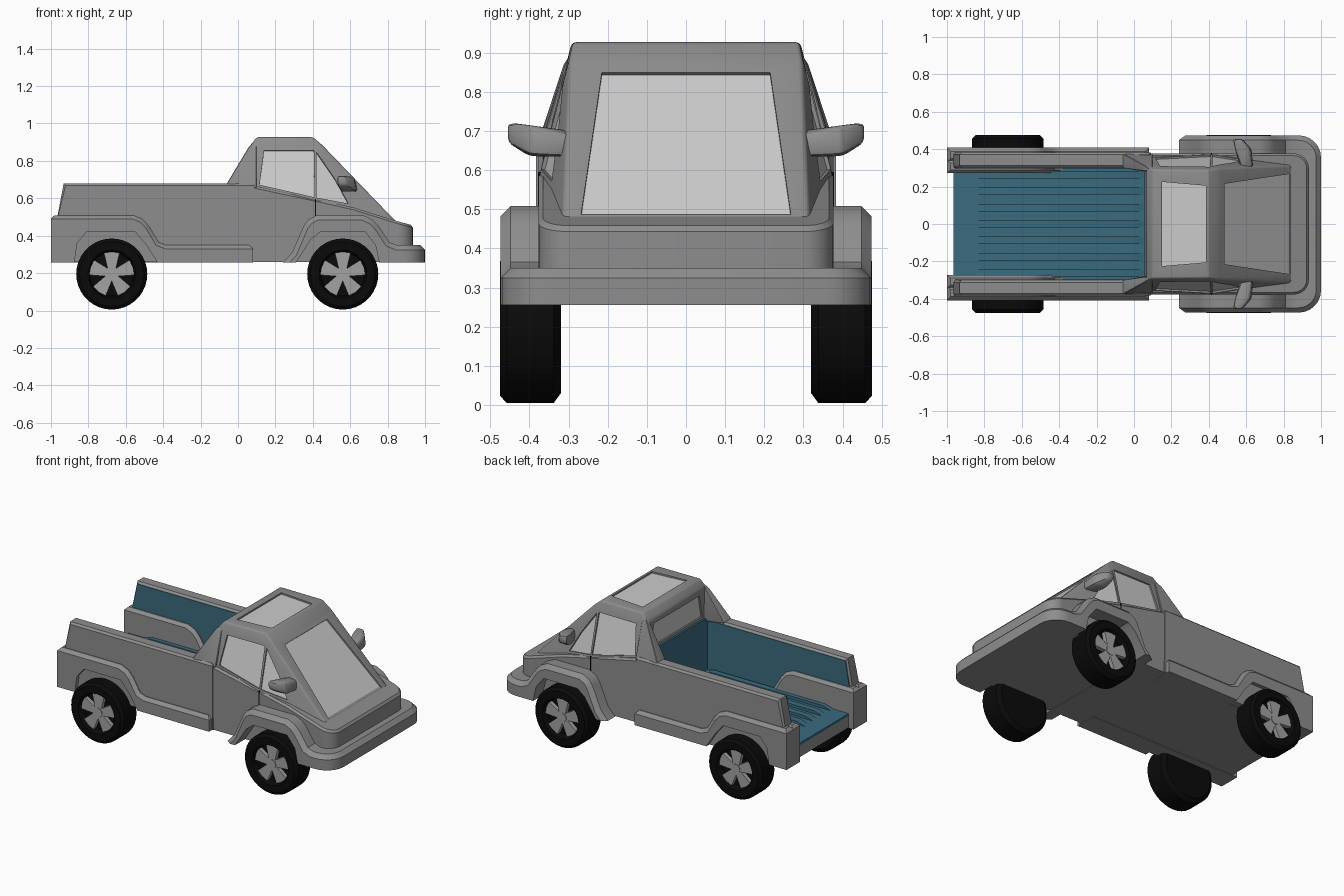
import bpy, bmesh
from math import sin, cos, pi, radians
from mathutils import Vector as V
from mathutils.bvhtree import BVHTree

if "Cube" in bpy.data.objects:
    bpy.data.objects.remove(bpy.data.objects["Cube"])


def mat(name, c):
    m = bpy.data.materials.new(name)
    m.diffuse_color = (*c, 1)
    m.use_nodes = True
    m.node_tree.nodes["Principled BSDF"].inputs["Base Color"].default_value = m.diffuse_color
    return m


BODY = mat("body_grey", (0.27, 0.27, 0.27))
BLUE = mat("bed_blue", (0.042, 0.145, 0.21))
GLASS = mat("pale_glass", (0.72, 0.72, 0.72))
BLACK = mat("tyre_black", (0.003, 0.003, 0.003))
RIM = mat("rim_grey", (0.36, 0.36, 0.36))


def finish(name, bm, material=BODY, smooth=True):
    bmesh.ops.recalc_face_normals(bm, faces=bm.faces[:])
    me = bpy.data.meshes.new(name)
    bm.to_mesh(me)
    bm.free()
    ob = bpy.data.objects.new(name, me)
    bpy.context.collection.objects.link(ob)
    me.materials.append(material)
    if smooth:
        bpy.ops.object.select_all(action='DESELECT')
        ob.select_set(True)
        bpy.context.view_layer.objects.active = ob
        bpy.ops.object.shade_smooth_by_angle(angle=radians(28))
    return ob


def prism(name, prof, y0, y1, corner=0, chamfer=0, material=BODY):
    """Side profile (x, z) extruded across y, optional rounded nose and chamfered top rim."""
    bm = bmesh.new()
    f = bm.faces.new([bm.verts.new((x, y0, z)) for x, z in prof])
    r = bmesh.ops.extrude_face_region(bm, geom=[f])
    for v in r["geom"]:
        if isinstance(v, bmesh.types.BMVert):
            v.co.y = y1
    bmesh.ops.recalc_face_normals(bm, faces=bm.faces[:])
    if corner:
        xm = max(v.co.x for v in bm.verts)
        es = [e for e in bm.edges if all(v.co.x > xm - 1e-4 for v in e.verts)
              and abs(e.verts[0].co.y - e.verts[1].co.y) < 1e-4]
        bmesh.ops.bevel(bm, geom=es, offset=corner, segments=6, profile=0.5, affect='EDGES')
    if chamfer:
        bm.normal_update()
        es = []
        for e in bm.edges:
            n = sorted((f.normal.z for f in e.link_faces), key=abs)
            if len(n) == 2 and abs(n[0]) < 0.05 and n[1] > 0.05:
                es.append(e)
        bmesh.ops.bevel(bm, geom=es, offset=chamfer, segments=1, affect='EDGES', clamp_overlap=True)
    return finish(name, bm, material)


def hull_bm(pts, bevel=0, seg=2):
    bm = bmesh.new()
    for p in pts:
        bm.verts.new(p)
    bmesh.ops.convex_hull(bm, input=bm.verts[:])
    loose = [v for v in bm.verts if not v.link_faces]
    bmesh.ops.delete(bm, geom=loose, context='VERTS')
    bmesh.ops.dissolve_limit(bm, angle_limit=radians(4), verts=bm.verts[:], edges=bm.edges[:])
    if bevel:
        bmesh.ops.bevel(bm, geom=bm.edges[:], offset=bevel, segments=seg, profile=0.5,
                        affect='EDGES', clamp_overlap=True)
    bmesh.ops.recalc_face_normals(bm, faces=bm.faces[:])
    return bm


def box(name, a, b, material=BODY):
    return prism(name, [(a[0], a[2]), (b[0], a[2]), (b[0], b[2]), (a[0], b[2])], a[1], b[1],
                 material=material)


# Lower cab body with nose, and the wrap-round front fender and bumper
prism("cab_body", [(.07, .26), (.07, .67), (.42, .595), (.62, .55), (.85, .478), (.935, .455),
                   (.935, .26)], -.377, .377, corner=.08, chamfer=.012)
prism("front_fender_bumper",
      [(.24, .256), (.29, .31), (.35, .45), (.375, .485), (.42, .509), (.67, .509), (.72, .485),
       (.75, .455), (.81, .365), (.85, .35), (1, .35), (1, .256), (.755, .256), (.735, .35),
       (.68, .42), (.44, .42), (.39, .38), (.31, .256)], -.474, .474, corner=.12, chamfer=.026)

# Greenhouse
half = [(.07, .358, .66), (.07, .36, .5), (.065, .304, .88), (.10, .292, .927), (.40, .29, .927),
        (.45, .297, .885), (.86, .315, .46), (.42, .374, .59), (.86, .315, .42), (.42, .374, .45)]
bm = hull_bm([(x, s * y, z) for x, y, z in half for s in (1, -1)], .02, 3)
tree = BVHTree.FromBMesh(bm)
cab = finish("cab_greenhouse", bm)


def pane(name, pts, d):
    """Recess a window outline into the greenhouse and fill it with glass."""
    d = V(d)
    hits = [tree.ray_cast(V(p), d)[0] for p in pts]
    n = sum(((hits[i] - hits[0]).cross(hits[i + 1] - hits[0]) for i in range(1, len(hits) - 1)), V())
    n.normalize()
    if n.dot(d) > 0:
        n = -n
    cut = finish(name + "_cutter", hull_bm([h + n * k for h in hits for k in (.02, -.016)]), BODY, False)
    cut.hide_render = True
    cut.hide_viewport = True
    cut.display_type = 'WIRE'
    m = cab.modifiers.new(name, 'BOOLEAN')
    m.operation = 'DIFFERENCE'
    m.solver = 'EXACT'
    m.object = cut
    finish(name, hull_bm([h + n * k for h in hits for k in (-.01, -.022)]), GLASS, False)


pane("windshield", [(2, -.268, .487), (2, .268, .487), (2, .215, .85), (2, -.215, .85)], (-1, 0, 0))
pane("roof_window", [(.15, -.225, 2), (.385, -.205, 2), (.385, .205, 2), (.15, .225, 2)], (0, 0, -1))
pane("rear_window", [(-2, -.26, .70), (-2, .26, .70), (-2, .23, .845), (-2, -.23, .845)], (1, 0, 0))

# Blue bed lining
box("bed_floor", (-.966, -.302, .335), (.07, .302, .35), BLUE)
box("bed_bulkhead", (.055, -.302, .34), (.066, .302, .685), BLUE)
for i in range(7):
    y = -.264 + i * .088
    prism("bed_rib", [(-.86, .349), (-.80, .368), (.0, .368), (.05, .349)], y - .02, y + .02,
          material=BLUE)
box("bed_chassis", (-.966, -.38, .26), (.09, .38, .335))


def wheel(name, cx, s):
    N, cz = 36, .195
    prof = [(.165, .32), (.19, .338), (.19, .458), (.172, .475), (.128, .475), (.12, .462), (.116, .43)]
    bm = bmesh.new()
    rings = [[bm.verts.new((cx + r * cos(2 * pi * i / N), s * y, cz + r * sin(2 * pi * i / N)))
              for i in range(N)] for r, y in prof]
    for a, b in zip(rings, rings[1:]):
        for i in range(N):
            j = (i + 1) % N
            bm.faces.new((a[i], a[j], b[j], b[i]))
    bm.faces.new(rings[0])
    bm.faces.new(rings[-1])
    finish(name + "_tyre", bm, BLACK)
    # Five flared spokes and a hub
    for k in range(5):
        t = pi / 2 + 2 * pi * k / 5
        u, w = V((cos(t), sin(t))), V((-sin(t), cos(t)))
        p = [V((cx, cz)) + u * r + w * h for r, h in ((.0, -.015), (.113, -.042), (.119, 0),
                                                      (.113, .042), (.0, .015))]
        prism(name + "_spoke", [tuple(q) for q in p], s * .42, s * .456, material=RIM)
    prism(name + "_hub", [(cx + .03 * cos(i * pi / 6), cz + .03 * sin(i * pi / 6)) for i in range(12)],
          s * .42, s * .46, material=RIM)


for s, side in ((-1, "right"), (1, "left")):
    # Bed side wall, its blue lining and the stepped rear fender with inner wheel housing
    prism(side + "_bed_wall", [(-.966, .26), (-.966, .5), (-.932, .68), (.088, .68), (.088, .26)],
          s * .30, s * .383, chamfer=.012)
    prism(side + "_bed_lining", [(-.955, .345), (-.955, .5), (-.925, .668), (.06, .668), (.06, .345)],
          s * .296, s * .301, material=BLUE)
    top = [(-1, .256), (-1, .509), (-.56, .509), (-.51, .488), (-.475, .45), (-.425, .365),
           (-.385, .35), (.08, .35), (.08, .256)]
    arch = [(-.43, .256), (-.49, .35), (-.55, .42), (-.81, .42), (-.86, .36), (-.875, .256)]
    prism(side + "_rear_fender", top + arch, s * .33, s * .408, chamfer=.02)
    prism(side + "_wheel_housing", top, s * .272, s * .345, chamfer=.018)
    # Buttress from bed wall to roof
    finish(side + "_buttress", hull_bm([(x, s * y, z) for x, y, z in
           [(-.06, .376, .678), (-.06, .30, .678), (.10, .372, .66), (.085, .275, .67), (.055, .313, .87),
            (.055, .285, .87), (.10, .308, .87), (.10, .28, .92), (.08, .28, .9), (-.03, .37, .62),
            (.09, .375, .62)]], .006, 1))
    # Side glass
    pane(side + "_door_window", [(.115, s, .672), (.14, s, .855), (.405, s, .855), (.41, s, .605)],
         (0, -s, 0))
    pane(side + "_quarter_window", [(.42, s, .603), (.42, s, .845), (.52, s, .70), (.59, s, .572)],
         (0, -s, 0))
    # Wing mirror
    finish(side + "_mirror", hull_bm([(x, s * y, z) for x, y, z in
           [(.57, .29, .635), (.64, .29, .635), (.63, .29, .69), (.58, .29, .70),
            (.545, .40, .635), (.63, .40, .64), (.62, .40, .715), (.54, .40, .715),
            (.53, .455, .675), (.58, .455, .67), (.575, .455, .718), (.53, .455, .722)]], .014, 2))
    # Door seam
    box(side + "_door_seam", (.412, s * .37, .49), (.417, s * .3785, .596), BLACK)
    wheel("rear_" + side, -.675, s)
    wheel("front_" + side, .56, s)
